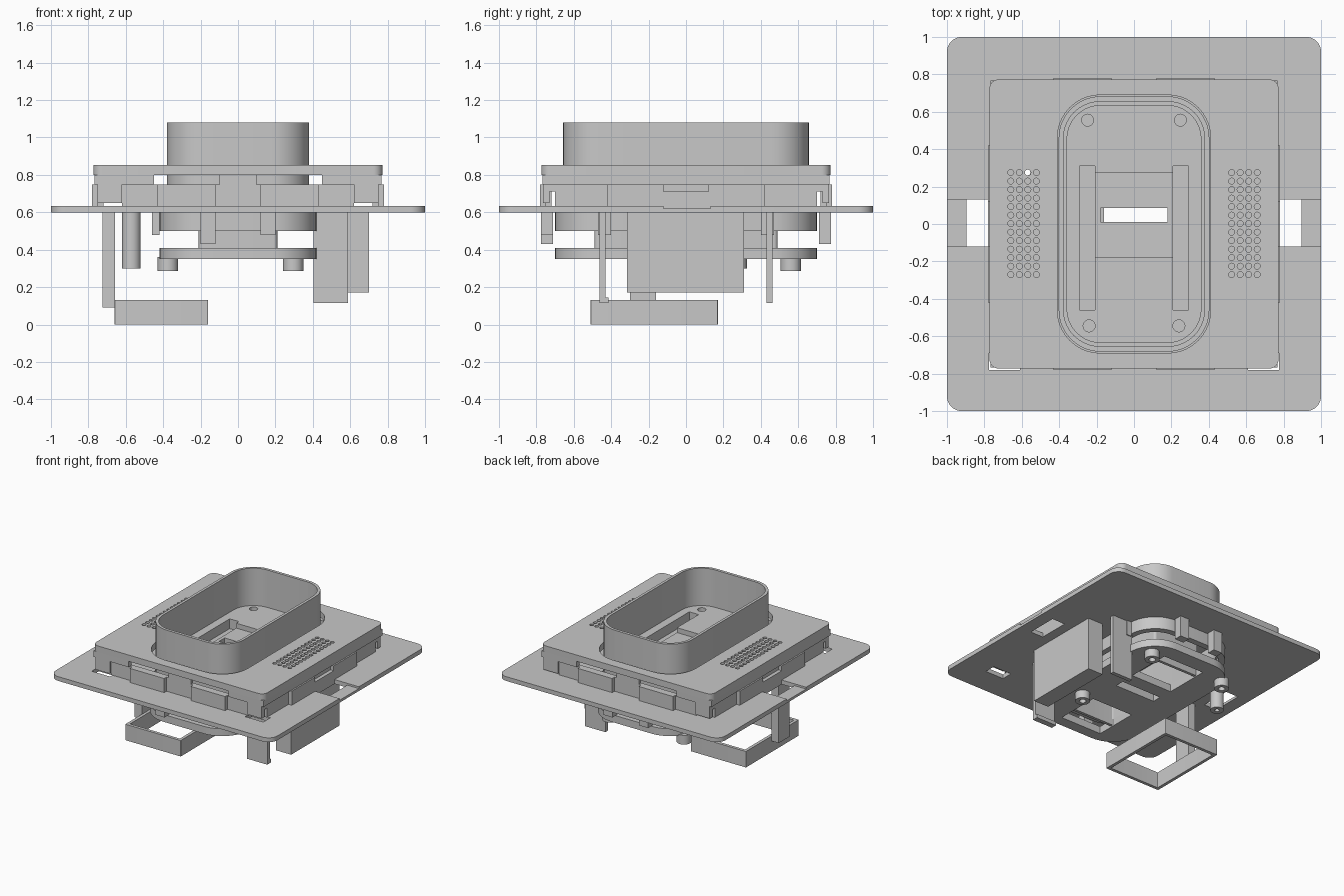
import bpy, bmesh, math
from mathutils import Matrix, Vector

cube = bpy.data.objects.get("Cube")
if cube:
    bpy.data.objects.remove(cube, do_unlink=True)

grey = bpy.data.materials.new("plain grey")
grey.use_nodes = True
grey.diffuse_color = (0.58, 0.58, 0.58, 1)
grey.node_tree.nodes["Principled BSDF"].inputs["Base Color"].default_value = grey.diffuse_color


def finish(name, bm, smooth=False):
    bmesh.ops.recalc_face_normals(bm, faces=bm.faces)
    mesh = bpy.data.meshes.new(name)
    bm.to_mesh(mesh)
    bm.free()
    mesh.materials.append(grey)
    ob = bpy.data.objects.new(name, mesh)
    bpy.context.collection.objects.link(ob)
    if smooth:
        shade(ob)
    return ob


def shade(ob):
    bpy.ops.object.select_all(action='DESELECT')
    ob.select_set(True)
    bpy.context.view_layer.objects.active = ob
    bpy.ops.object.shade_smooth_by_angle(angle=math.radians(30))


def add_box(bm, x0, x1, y0, y1, z0, z1):
    size = Vector((x1 - x0, y1 - y0, z1 - z0))
    mid = Vector((x0 + x1, y0 + y1, z0 + z1)) / 2
    bmesh.ops.create_cube(bm, size=1, matrix=Matrix.Translation(mid) @ Matrix.Diagonal((*size, 1)))


def box(name, *bounds):
    bm = bmesh.new()
    add_box(bm, *bounds)
    return finish(name, bm)


def add_rod(bm, x, y, r, z0, z1, sides=20):
    bmesh.ops.create_cone(bm, cap_ends=True, segments=sides, radius1=r, radius2=r,
                          depth=z1 - z0, matrix=Matrix.Translation((x, y, (z0 + z1) / 2)))


def rounded(hx, hy, r, steps=10):
    pts = []
    for i, (sx, sy) in enumerate(((1, 1), (-1, 1), (-1, -1), (1, -1))):
        for k in range(steps + 1):
            a = math.pi / 2 * (i + k / steps)
            pts.append((sx * (hx - r) + r * math.cos(a), sy * (hy - r) + r * math.sin(a)))
    return pts


def slab(name, outer, z0, z1, hole=None, centre=(0, 0)):
    """Rounded plate, or a rounded tube when a hole is given."""
    bm = bmesh.new()
    loops = []
    for shape in (outer, hole):
        if shape:
            pts = rounded(*shape)
            loops.append([[bm.verts.new((x + centre[0], y + centre[1], z)) for x, y in pts]
                          for z in (z0, z1)])
    n = len(loops[0][0])
    for low, high in loops:
        for i in range(n):
            j = (i + 1) % n
            bm.faces.new((low[i], low[j], high[j], high[i]))
    for level in (0, 1):
        if hole:
            a, b = loops[0][level], loops[1][level]
            for i in range(n):
                j = (i + 1) % n
                bm.faces.new((a[i], a[j], b[j], b[i]))
        else:
            bm.faces.new(loops[0][level])
    return finish(name, bm, True)


def cut(ob, cutter_bm):
    cutter = finish("cutter", cutter_bm)
    cutter.hide_render = True
    mod = ob.modifiers.new("cut", 'BOOLEAN')
    mod.operation, mod.solver, mod.object = 'DIFFERENCE', 'EXACT', cutter
    bpy.context.view_layer.update()
    mesh = bpy.data.meshes.new_from_object(ob.evaluated_get(bpy.context.evaluated_depsgraph_get()))
    ob.modifiers.clear()
    ob.data = mesh
    bpy.data.objects.remove(cutter, do_unlink=True)
    shade(ob)


# Wide base plate with side slots, edge channels and front corner openings
base = slab("base_plate", (1, 1, 0.08), 0.6, 0.635, (0.4, 0.68, 0.22))
bm = bmesh.new()
for s in (-1, 1):
    add_box(bm, *sorted((s * 0.78, s * 0.895)), -0.12, 0.13, 0.5, 0.7)
    add_box(bm, *sorted((s * 0.61, s * 0.775)), -0.78, -0.69, 0.5, 0.7)
add_rod(bm, -0.57, 0.275, 0.016, 0.5, 0.7)
cut(base, bm)
bm = bmesh.new()
for s in (-1, 1):
    add_box(bm, *sorted((s * 0.88, s * 1.05)), -0.12, 0.13, 0.62, 0.7)
cut(base, bm)

# Raised cover with two perforated grilles
cover = slab("cover_plate", (0.773, 0.773, 0.05), 0.8, 0.852, (0.41, 0.69, 0.23))
bm = bmesh.new()
for s in (-1, 1):
    for col in range(4):
        for row in range(13):
            add_rod(bm, s * (0.522 + 0.0455 * col), 0.275 - 0.0455 * row, 0.016, 0.7, 0.9, 12)
cut(cover, bm)

# Walls under the cover
for s, side in ((-1, "front"), (1, "back")):
    y0, y1 = sorted((s * 0.72, s * 0.75))
    box(side + "_wall", -0.62, 0.62, y0, y1, 0.635, 0.75)
    box(side + "_centre_tab", -0.1, 0.1, y0, y1, 0.735, 0.8)
    for t in (-1, 1):
        box(side + "_rim", *sorted((t * 0.45, t * 0.768)), *sorted((s * 0.73, s * 0.768)), 0.75, 0.8)
        box(side + "_corner_hook", *sorted((t * 0.62, t * 0.75)), *sorted((s * 0.73, s * 0.765)), 0.65, 0.75)
        # Outer clips and hanging latch legs
        box(side + "_clip", *sorted((t * 0.12, t * 0.43)), *sorted((s * 0.75, s * 0.78)), 0.635, 0.75)
        bottom = 0.48 if s < 0 < t else 0.43
        box(side + "_latch_leg", *sorted((t * 0.12, t * 0.2)), *sorted((s * 0.71, s * 0.775)), bottom, 0.62)
for s, side in ((-1, "right"), (1, "left")):
    x0, x1 = sorted((s * 0.72, s * 0.75))
    box(side + "_wall", x0, x1, -0.7, 0.7, 0.635, 0.75)
    box(side + "_wall_top", x0, x1, -0.74, 0.74, 0.71, 0.75)
    box(side + "_rim", *sorted((s * 0.73, s * 0.768)), -0.768, 0.768, 0.75, 0.8)
    box(side + "_centre_bracket", *sorted((s * 0.74, s * 0.78)), -0.13, 0.12, 0.62, 0.71)
    for t in (-1, 1):
        box(side + "_clip", *sorted((s * 0.75, s * 0.78)), *sorted((t * 0.12, t * 0.42)), 0.635, 0.75)
        box(side + "_small_tab", *sorted((s * 0.42, s * 0.46)), *sorted((t * 0.4, t * 0.47)), 0.48, 0.61)

# Rounded cup with a recessed floor
slab("cup_wall", (0.38, 0.657, 0.2), 0.55, 1.08, (0.358, 0.633, 0.178))
floor = slab("cup_floor", (0.37, 0.645, 0.19), 0.68, 0.775)
bm = bmesh.new()
for s in (-1, 1):
    add_box(bm, *sorted((s * 0.208, s * 0.292)), -0.46, 0.31, 0.695, 0.85)
    add_rod(bm, s * 0.248, 0.555, 0.032, 0.7, 0.85)
    add_rod(bm, s * 0.24, -0.545, 0.032, 0.7, 0.85)
cut(floor, bm)
bm = bmesh.new()
add_box(bm, -0.22, 0.22, -0.18, 0.275, 0.735, 0.85)
cut(floor, bm)
bm = bmesh.new()
add_box(bm, -0.18, 0.18, 0.01, 0.085, 0.3, 0.85)
cut(floor, bm)

# Collar under the base, and the lower carrier plate with two windows
slab("collar", (0.42, 0.7, 0.24), 0.5, 0.62, (0.375, 0.65, 0.2))
carrier = slab("carrier_plate", (0.42, 0.7, 0.24), 0.35, 0.41)
bm = bmesh.new()
add_box(bm, -0.185, 0.185, -0.61, -0.25, 0.3, 0.5)
add_box(bm, -0.185, 0.185, 0.2, 0.57, 0.3, 0.5)
add_box(bm, -0.18, 0.18, 0.01, 0.085, 0.3, 0.5)
cut(carrier, bm)
slab("core_wall", (0.21, 0.49, 0.02), 0.36, 0.69, (0.187, 0.467, 0.01))

# Feet and the hollow cable rod
for x, y in ((-0.375, 0.56), (0.295, 0.56), (0.295, -0.24)):
    slab("foot", (0.055, 0.055, 0.0549), 0.285, 0.36, (0.025, 0.025, 0.0249), (x, y))
slab("hollow_rod", (0.05, 0.05, 0.0499), 0.3, 0.61, (0.018, 0.018, 0.0179), (-0.57, 0.275))

# Side housing with its thin guide panels
box("side_housing", 0.565, 0.7, -0.315, 0.31, 0.17, 0.61)
for s in (-1, 1):
    box("guide_panel", 0.405, 0.588, *sorted((s * 0.43, s * 0.462)), 0.115, 0.61)
box("guide_panel_lip", 0.405, 0.588, -0.44, -0.415, 0.115, 0.145)

# Open tray hung from a post
slab("tray_frame", (0.25, 0.34, 0.005), 0, 0.13, (0.225, 0.315, 0.004), (-0.41, -0.17))
box("tray_post", -0.725, -0.658, -0.3, -0.16, 0.09, 0.61)
